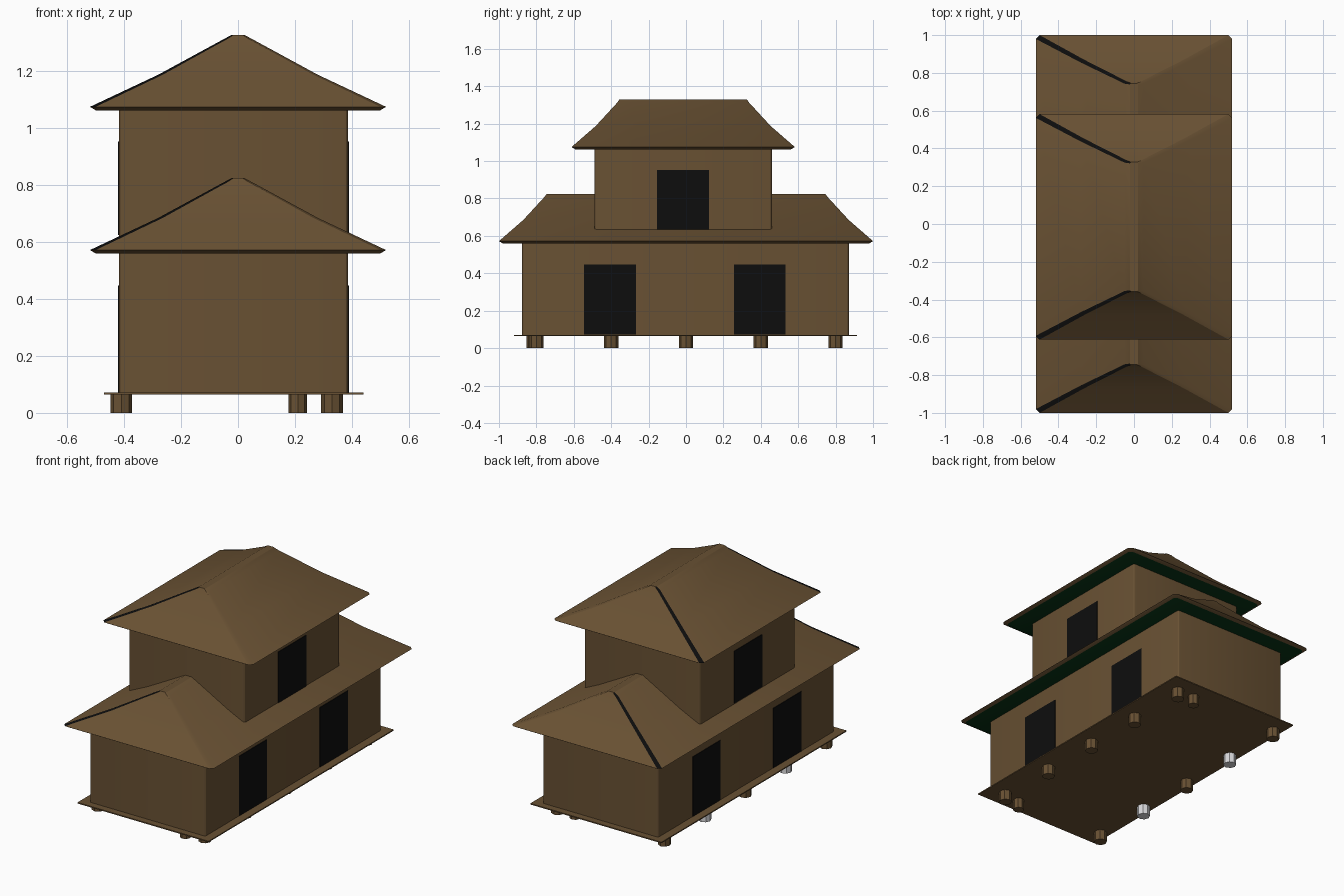
import bpy, bmesh, math

if "Cube" in bpy.data.objects:
    bpy.data.objects.remove(bpy.data.objects["Cube"])


def material(name, r, g, b):
    m = bpy.data.materials.new(name)
    m.diffuse_color = (r, g, b, 1)
    m.use_nodes = True
    m.node_tree.nodes["Principled BSDF"].inputs["Base Color"].default_value = m.diffuse_color
    return m


WOOD = material("brown wood", 0.14, 0.082, 0.033)
BLACK = material("black", 0.004, 0.004, 0.004)
GREEN = material("dark green", 0.002, 0.03, 0.007)
GREY = material("light grey", 0.7, 0.7, 0.72)


def finish(name, bm, mats, smooth=True):
    bmesh.ops.recalc_face_normals(bm, faces=bm.faces)
    me = bpy.data.meshes.new(name)
    bm.to_mesh(me)
    bm.free()
    for m in mats:
        me.materials.append(m)
    ob = bpy.data.objects.new(name, me)
    bpy.context.collection.objects.link(ob)
    if smooth:
        bpy.ops.object.select_all(action='DESELECT')
        bpy.context.view_layer.objects.active = ob
        ob.select_set(True)
        bpy.ops.object.shade_smooth_by_angle(angle=math.radians(28))
    return ob


def box(name, lo, hi, mat, corner=0.0):
    bm = bmesh.new()
    bmesh.ops.create_cube(bm, size=1)
    for v in bm.verts:
        for i in range(3):
            v.co[i] = hi[i] if v.co[i] > 0 else lo[i]
    if corner:  # round the upright corners
        edges = [e for e in bm.edges
                 if abs(e.verts[0].co.z - e.verts[1].co.z) > 1e-4]
        bmesh.ops.bevel(bm, geom=edges, offset=corner, segments=3,
                        profile=0.5, affect='EDGES')
    return finish(name, bm, [mat], corner > 0)


def roof(name, cy, half_y, z):
    # stacked chamfered rectangles: half width, inset in y, height, chamfer
    rings = [(0.50, 0.02, 0.0, 0.018), (0.52, 0.0, 0.012, 0.02),
             (0.28, 0.13, 0.125, 0.016), (0.05, 0.245, 0.25, 0.012),
             (0.022, 0.255, 0.265, 0.006)]
    bm = bmesh.new()
    loops = []
    for hx, inset, dz, c in rings:
        hy = half_y - inset
        pts = [(hx, hy - c), (hx - c, hy), (c - hx, hy), (-hx, hy - c),
               (-hx, c - hy), (c - hx, -hy), (hx - c, -hy), (hx, c - hy)]
        loops.append([bm.verts.new((x, y + cy, z + dz)) for x, y in pts])
    soffit = bm.faces.new(loops[0])
    soffit.material_index = 2
    bm.faces.new(loops[-1])
    for k in range(len(loops) - 1):
        a, b = loops[k], loops[k + 1]
        for i in range(8):
            j = (i + 1) % 8
            f = bm.faces.new((a[i], a[j], b[j], b[i]))
            if i in (2, 4) and k > 0:   # dark hips on the left side
                f.material_index = 1
    finish(name, bm, [WOOD, BLACK, GREEN])


def post(name, x, y, r, mat):
    bm = bmesh.new()
    bmesh.ops.create_cone(bm, cap_ends=True, segments=8, radius1=r, radius2=r,
                          depth=0.068)
    bmesh.ops.translate(bm, verts=bm.verts, vec=(x, y, 0.034))
    finish(name, bm, [mat], False)


# stilts
for y in (-0.8, -0.4, 0.0, 0.4, 0.8):
    post("right_post", 0.33, y, 0.038, WOOD)
    post("left_post", -0.41, y, 0.038, GREY if abs(y) == 0.4 else WOOD)
post("inner_post_front", 0.21, -0.82, 0.033, WOOD)
post("inner_post_back", 0.21, 0.8, 0.033, WOOD)

# floor and the two storeys
box("floor", (-0.47, -0.92, 0.064), (0.44, 0.915, 0.071), WOOD)
box("lower_walls", (-0.418, -0.877, 0.07), (0.387, 0.872, 0.562), WOOD, 0.015)
box("upper_walls", (-0.418, -0.49, 0.575), (0.387, 0.46, 1.068), WOOD, 0.015)
roof("lower_roof", 0.0, 1.0, 0.56)
roof("upper_roof", -0.015, 0.597, 1.063)

# door openings on both long sides
for side, x in (("right", 0.387), ("left", -0.418)):
    for y0, y1, z0, z1 in ((-0.545, -0.268, 0.072, 0.447),
                           (0.257, 0.533, 0.072, 0.447),
                           (-0.155, 0.122, 0.625, 0.953)):
        box(side + "_door", (x - 0.003, y0, z0), (x + 0.003, y1, z1), BLACK)
